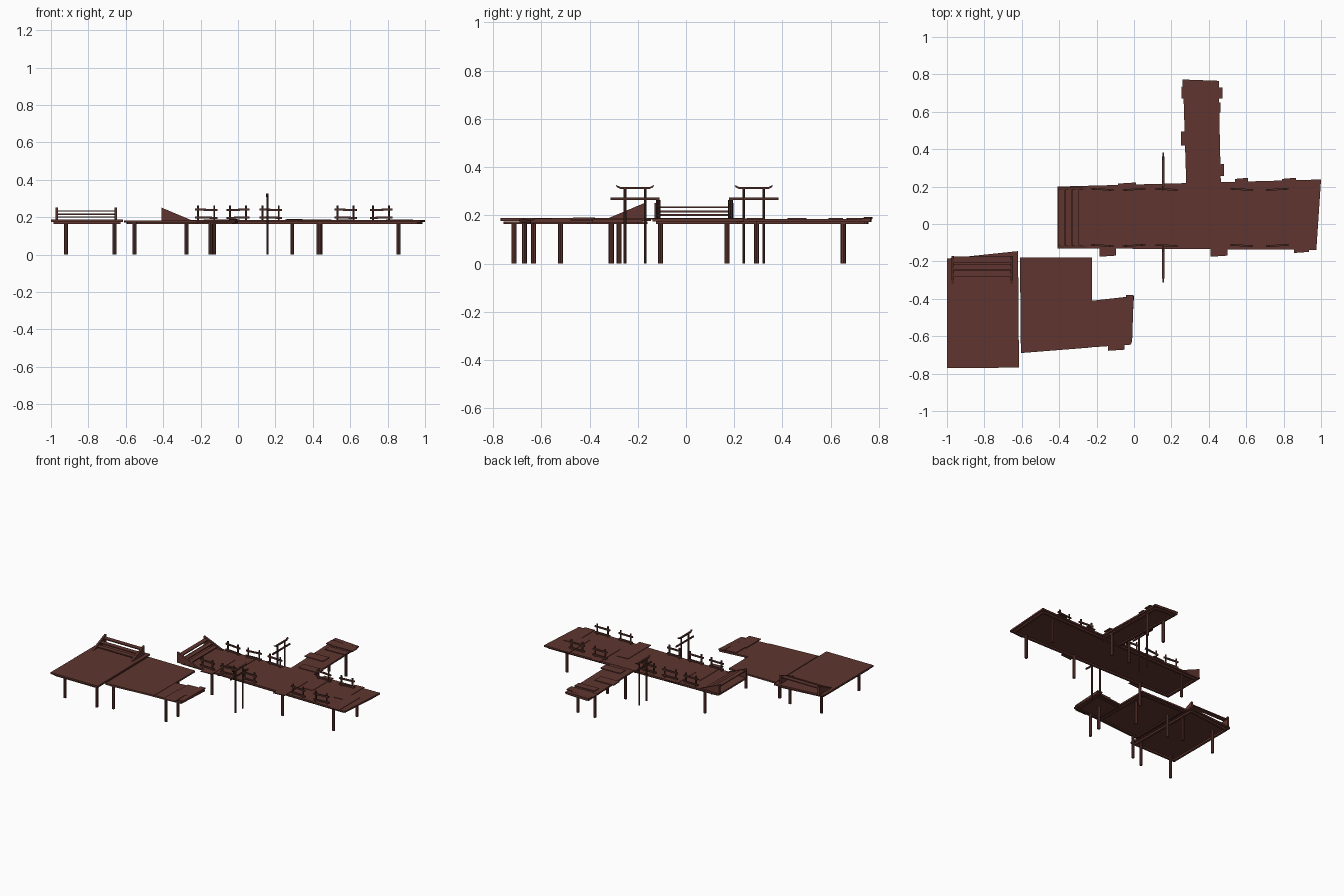
import bpy, bmesh, math
from mathutils import Vector, Matrix


def material(name, rgb):
    m = bpy.data.materials.new(name)
    m.diffuse_color = (*rgb, 1)
    return m


WOOD = material("red brown wood", (0.115, 0.036, 0.028))
DARK = material("dark wood", (0.085, 0.032, 0.024))


def finish(name, bm, mat):
    bmesh.ops.recalc_face_normals(bm, faces=bm.faces)
    me = bpy.data.meshes.new(name)
    bm.to_mesh(me)
    bm.free()
    me.materials.append(mat)
    ob = bpy.data.objects.new(name, me)
    bpy.context.collection.objects.link(ob)
    return ob


def prism(name, pts, direction, mat=WOOD):
    """Extrude a flat outline along a direction."""
    bm = bmesh.new()
    f = bm.faces.new([bm.verts.new(p) for p in pts])
    r = bmesh.ops.extrude_face_region(bm, geom=[f])
    vs = [v for v in r["geom"] if isinstance(v, bmesh.types.BMVert)]
    bmesh.ops.translate(bm, verts=vs, vec=direction)
    return finish(name, bm, mat)


def beam(name, a, b, w, h, mat=WOOD):
    """Rectangular bar from a to b (w sideways, h upwards)."""
    a, b = Vector(a), Vector(b)
    d = b - a
    q = d.to_track_quat('X', 'Z').to_matrix().to_4x4()
    bm = bmesh.new()
    bmesh.ops.create_cube(bm, size=1, matrix=Matrix.Translation((a + b) / 2) @ q
                          @ Matrix.Diagonal((d.length, w, h, 1)))
    return finish(name, bm, mat)


def post(name, x, y, z0, z1, r, mat=WOOD, sides=8):
    bm = bmesh.new()
    bmesh.ops.create_cone(bm, cap_ends=True, segments=sides, radius1=r, radius2=r,
                          depth=z1 - z0, matrix=Matrix.Translation((x, y, (z0 + z1) / 2)))
    return finish(name, bm, mat)


def deck(name, corners, top=0.186):
    """Plank slab with a slightly inset frame of beams underneath."""
    prism(name, [(x, y, top - 0.012) for x, y in corners], (0, 0, 0.012))
    cx = sum(c[0] for c in corners) / 4
    cy = sum(c[1] for c in corners) / 4
    ins = [(x - math.copysign(0.022, x - cx), y - math.copysign(0.022, y - cy)) for x, y in corners]
    for i in range(4):
        a, b = ins[i], ins[(i + 1) % 4]
        beam(name + "_frame", (*a, 0.169), (*b, 0.169), 0.016, 0.012)


# Walkways and platforms
deck("main_walkway", [(-0.41, -0.13), (0.975, -0.138), (1.0, 0.238), (-0.41, 0.2)])
deck("side_pier", [(0.28, 0.19), (0.465, 0.19), (0.452, 0.765), (0.262, 0.77)], 0.184)
deck("left_platform", [(-1.0, -0.77), (-0.615, -0.768), (-0.62, -0.145), (-1.0, -0.185)], 0.188)
deck("middle_platform", [(-0.605, -0.69), (-0.225, -0.66), (-0.225, -0.18), (-0.61, -0.18)], 0.183)
deck("small_pier", [(-0.24, -0.66), (-0.015, -0.645), (-0.0, -0.385), (-0.24, -0.412)], 0.181)

# Loose boards sticking out past the edges: x0, x1, y0, y1
for x0, x1, y0, y1 in [(-0.185, -0.095, -0.175, 0.1), (0.41, 0.5, -0.175, 0.1),
                       (-0.085, 0.01, 0.0, 0.222), (0.54, 0.61, 0.0, 0.247),
                       (0.79, 0.865, 0.0, 0.247), (0.855, 0.935, -0.155, 0.1),
                       (0.25, 0.40, 0.42, 0.5), (0.253, 0.42, 0.67, 0.742),
                       (0.3, 0.472, 0.665, 0.73), (0.3, 0.462, 0.59, 0.65),
                       (0.32, 0.48, 0.25, 0.32), (-0.14, -0.05, -0.678, -0.5),
                       (-0.13, -0.03, -0.55, -0.395)]:
    h = 0.006
    prism("loose_board", [(x0, y0, 0.183), (x1, y0 + h, 0.183), (x1, y1, 0.183),
                          (x0, y1 - h, 0.183)], (0, 0, 0.006))
# Tilted boards at the pier tips
beam("tilted_board", (0.26, 0.755, 0.188), (0.455, 0.748, 0.182), 0.035, 0.008)
beam("tilted_board", (-0.022, -0.38, 0.188), (-0.03, -0.63, 0.182), 0.04, 0.008)

# Support legs
for x, y in [(-0.92, -0.713), (-0.66, -0.713), (-0.92, -0.277), (-0.66, -0.277),
             (-0.553, -0.67), (-0.553, -0.31), (-0.276, -0.31),
             (-0.147, -0.632), (-0.127, -0.52),
             (-0.276, 0.17), (-0.14, -0.105), (0.44, -0.105), (0.858, -0.105),
             (0.858, 0.17), (0.29, 0.293), (0.44, 0.293), (0.29, 0.652), (0.43, 0.652)]:
    post("support_leg", x, y, 0, 0.175, 0.0105)

# Short stairs at the main walkway (rising to -x)
for y in (-0.13, 0.182):
    prism("stair_side", [(-0.41, y, 0.18), (-0.255, y, 0.18), (-0.255, y, 0.187),
                         (-0.41, y, 0.252)], (0, 0.014, 0))
for x, z in [(-0.387, 0.233), (-0.348, 0.216), (-0.312, 0.201)]:
    beam("stair_tread", (x, -0.12, z), (x, 0.185, z), 0.034, 0.007)

# Short stairs at the left platform (rising to +y)
for x in (-0.976, -0.661):
    prism("stair_side", [(x, -0.17, 0.18), (x, -0.32, 0.18), (x, -0.32, 0.189),
                         (x, -0.17, 0.252)], (0.014, 0, 0))
for y, z in [(-0.192, 0.233), (-0.23, 0.216), (-0.266, 0.201)]:
    beam("stair_tread", (-0.965, y, z), (-0.655, y, z), 0.034, 0.007)

# Railing segments along both edges
for side in (-0.115, 0.185):
    for i, x in enumerate((-0.17, 0.0, 0.175, 0.575, 0.765)):
        t = (0.003, -0.004, 0.002, 0.003, -0.003)[i]
        for dx in (-0.043, 0.043):
            post("railing_post", x + dx, side - t * dx / 0.043, 0.18, 0.263, 0.006, DARK, 6)
        for z in (0.24, 0.198):
            beam("railing_bar", (x - 0.06, side + t, z + t / 2), (x + 0.06, side - t, z - t / 2),
                 0.009, 0.011, DARK)

# Slim gateways standing in the water on both sides
for c in (-0.211, 0.281):
    for dy in (-0.042, 0.042):
        post("gate_post", 0.157, c + dy, 0, 0.315, 0.0055, DARK)
    beam("gate_lower_bar", (0.157, c - 0.102, 0.268), (0.157, c + 0.102, 0.268), 0.009, 0.01, DARK)
    prof = [(-0.08, 0.326), (-0.062, 0.318), (0.062, 0.318), (0.08, 0.326),
            (0.075, 0.316), (0.06, 0.309), (-0.06, 0.309), (-0.075, 0.316)]
    prism("gate_top_beam", [(0.151, c + y, z) for y, z in prof], (0.012, 0, 0), DARK)
